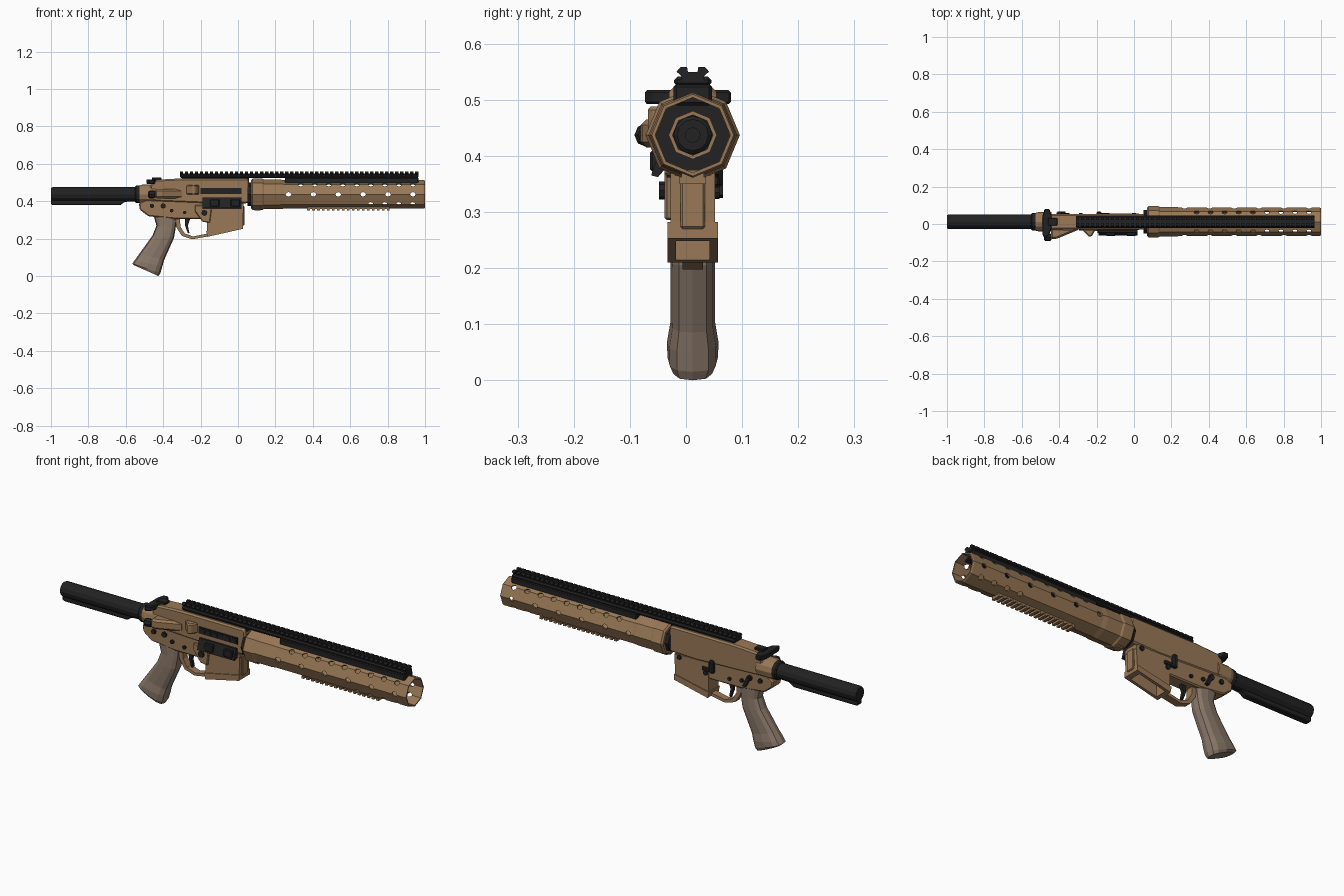
import bpy, bmesh, math
from mathutils import Vector

old = bpy.data.objects.get("Cube")
if old:
    bpy.data.objects.remove(old)

CY, CZ = 0.012, 0.437      # bore axis


def material(name, rgb):
    m = bpy.data.materials.new(name)
    m.use_nodes = True
    m.diffuse_color = (*rgb, 1)
    m.node_tree.nodes["Principled BSDF"].inputs["Base Color"].default_value = (*rgb, 1)
    return m


TAN = material("desert tan", (0.32, 0.19, 0.095))
BLACK = material("matte black", (0.016, 0.016, 0.017))
GRIP = material("taupe polymer", (0.25, 0.185, 0.14))


def finish(bm, name, mat, bevel=0):
    bmesh.ops.recalc_face_normals(bm, faces=bm.faces)
    me = bpy.data.meshes.new(name)
    bm.to_mesh(me)
    bm.free()
    me.materials.append(mat)
    ob = bpy.data.objects.new(name, me)
    bpy.context.collection.objects.link(ob)
    if bevel:
        b = ob.modifiers.new("bevel", 'BEVEL')
        b.width, b.segments, b.limit_method = bevel, 1, 'ANGLE'
    return ob


def loft(bm, rings, closed=False):
    """Skin a list of equal rings; cap the ends unless the rings close on themselves."""
    vs = [[bm.verts.new(p) for p in r] for r in rings]
    n = len(vs[0])
    pairs = list(zip(vs, vs[1:])) + ([(vs[-1], vs[0])] if closed else [])
    for a, b in pairs:
        for i in range(n):
            j = (i + 1) % n
            bm.faces.new((a[i], a[j], b[j], b[i]))
    if not closed:
        bm.faces.new(vs[0])
        bm.faces.new(vs[-1])


def prism(name, pts, lo, hi, mat, axis='y', bevel=0):
    """Extrude an outline: xz along y, xy along z, or yz along x."""
    place = {'y': lambda p, t: (p[0], t, p[1]),
             'z': lambda p, t: (p[0], p[1], t),
             'x': lambda p, t: (t, p[0], p[1])}[axis]
    bm = bmesh.new()
    loft(bm, [[place(p, t) for p in pts] for t in (lo, hi)])
    return finish(bm, name, mat, bevel)


def box(name, x, y, z, mat, bevel=0):
    pts = [(x[0], z[0]), (x[1], z[0]), (x[1], z[1]), (x[0], z[1])]
    return prism(name, pts, y[0], y[1], mat, bevel=bevel)


def turned(name, profile, mat, sides=8, y=CY, z=CZ, closed=False):
    """Sweep an (x, radius) profile around an axis parallel to x."""
    bm = bmesh.new()
    angles = [math.tau * i / sides for i in range(sides)]
    loft(bm, [[(x, y + r * math.cos(a), z + r * math.sin(a)) for a in angles]
              for x, r in profile], closed)
    return finish(bm, name, mat)


def pin(name, x, z, y0, y1, r, mat=BLACK):
    pts = [(x + r * math.cos(math.tau * i / 8), z + r * math.sin(math.tau * i / 8)) for i in range(8)]
    return prism(name, pts, y0, y1, mat)


def cut(ob, cutter):
    m = ob.modifiers.new("cut", 'BOOLEAN')
    m.operation, m.solver, m.object = 'DIFFERENCE', 'EXACT', cutter
    bpy.context.view_layer.objects.active = ob
    bpy.ops.object.modifier_apply(modifier=m.name)
    bpy.data.objects.remove(cutter)


def repeat(ob, count, step):
    a = ob.modifiers.new("repeat", 'ARRAY')
    a.count, a.use_relative_offset, a.use_constant_offset = count, False, True
    a.constant_offset_displace = (step, 0, 0)


# Handguard: hollow octagonal tube with rows of vent holes
guard = turned("handguard", [(0.24, 0.076), (0.993, 0.076), (1.0, 0.073), (1.0, 0.067), (0.24, 0.067)],
               TAN, closed=True)
upper_row = [0.335 + 0.075 * i for i in range(9)]
side_row = [0.27 + 0.133 * i for i in range(6)]
bm = bmesh.new()
for deg, row in ((45, upper_row), (135, upper_row), (0, side_row), (180, side_row),
                 (-45, upper_row[5:]), (-135, upper_row[5:])):
    out = Vector((0, math.cos(math.radians(deg)), math.sin(math.radians(deg))))
    side = out.cross(Vector((1, 0, 0)))
    for x in row:
        loft(bm, [[Vector((x + 0.015 * math.cos(t), CY, CZ)) + out * d + side * 0.012 * math.sin(t)
                   for t in [math.tau * k / 8 for k in range(8)]] for d in (0.05, 0.1)])
cut(guard, finish(bm, "vent_cutter", TAN))

# Handguard collars and the barrel parts inside
turned("clamp_collar", [(0.07, 0.076), (0.078, 0.084), (0.13, 0.084), (0.14, 0.078)], TAN)
turned("handguard_sleeve", [(0.13, 0.079), (0.225, 0.079), (0.255, 0.075), (0.255, 0.066), (0.13, 0.066)],
       TAN, closed=True)
turned("barrel_nut", [(0.05, 0.062), (0.15, 0.068)], BLACK)
turned("nut_ring", [(0.14, 0.043), (0.165, 0.043), (0.165, 0.036), (0.14, 0.036)], TAN, closed=True)
turned("barrel_stub", [(0.14, 0.034), (0.158, 0.034), (0.163, 0.028), (0.163, 0.013), (0.14, 0.013)],
       BLACK, sides=12, closed=True)
box("collar_screw_block", (0.085, 0.125), (CY - 0.02, CY + 0.02), (0.352, 0.37), TAN, 0.004)

# Toothed rails
box("top_rail_base", (-0.31, 0.965), (CY - 0.033, CY + 0.033), (0.524, 0.541), BLACK, 0.006)
box("top_rail_neck", (-0.31, 0.965), (CY - 0.02, CY + 0.02), (0.535, 0.549), BLACK)
box("receiver_rail_foot", (-0.30, 0.06), (CY - 0.026, CY + 0.026), (0.505, 0.528), BLACK)
box("guard_rail_foot", (0.25, 0.965), (CY - 0.034, CY + 0.034), (0.49, 0.528), BLACK, 0.005)
for s in (-1, 1):
    ear = [(CY + s * a, b) for a, b in ((0.008, 0.546), (0.02, 0.542), (0.029, 0.55), (0.022, 0.558), (0.01, 0.558))]
    repeat(prism("top_rail_teeth", ear, -0.31, -0.293, BLACK, axis='x'), 48, 0.02675)
box("lower_rail_base", (0.37, 0.81), (CY - 0.02, CY + 0.02), (0.36, 0.375), TAN)
repeat(box("lower_rail_teeth", (0.37, 0.384), (CY - 0.024, CY + 0.024), (0.35, 0.362), TAN), 17, 0.0266)

# Upper receiver
prism("upper_receiver", [(-0.47, 0.40), (-0.47, 0.485), (-0.44, 0.515), (-0.31, 0.522), (0.05, 0.522),
                         (0.06, 0.51), (0.06, 0.39), (-0.1, 0.385)],
      CY - 0.042, CY + 0.042, TAN, bevel=0.014)
box("bolt_carrier", (-0.2, 0.02), (CY - 0.047, CY - 0.038), (0.438, 0.472), BLACK)
repeat(box("port_rib", (-0.19, -0.165), (CY - 0.05, CY - 0.04), (0.444, 0.466), BLACK), 6, 0.036)
prism("dust_cover", [(-0.035, 0.42), (-0.045, 0.42), (-0.062, 0.365), (-0.05, 0.362), (-0.03, 0.385)],
      -0.19, 0.02, BLACK, axis='x')
for x in (-0.15, -0.04):
    box("dust_cover_latch", (x, x + 0.05), (-0.064, -0.04), (0.372, 0.41), BLACK, 0.004)
prism("case_deflector", [(-0.28, -0.028), (-0.24, -0.07), (-0.225, -0.065), (-0.205, -0.028)],
      0.435, 0.488, TAN, axis='z', bevel=0.006)
prism("forward_assist_housing", [(-0.445, -0.02), (-0.445, -0.082), (-0.41, -0.078), (-0.29, -0.028)],
      0.415, 0.465, TAN, axis='z', bevel=0.01)
turned("forward_assist_button", [(-0.48, 0.014), (-0.472, 0.021), (-0.45, 0.021), (-0.44, 0.014)],
       BLACK, y=-0.071, z=0.437)

# Charging handle with swept wings
prism("charging_handle", [(-0.49, -0.056), (-0.48, -0.075), (-0.455, -0.06), (-0.44, -0.02), (-0.44, 0.045),
                          (-0.452, 0.08), (-0.478, 0.08), (-0.49, 0.04)], 0.492, 0.517, BLACK, axis='z', bevel=0.004)
box("charging_handle_bar", (-0.46, -0.41), (CY - 0.02, CY + 0.02), (0.51, 0.528), BLACK, 0.003)

# Lower receiver, magazine well and flared mouth
prism("lower_receiver", [(-0.53, 0.39), (-0.525, 0.355), (-0.48, 0.32), (-0.34, 0.305), (-0.17, 0.305),
                         (-0.1, 0.33), (0.03, 0.36), (0.03, 0.395), (-0.08, 0.405), (-0.47, 0.42)],
      CY - 0.037, CY + 0.037, TAN, bevel=0.006)
well = prism("magazine_well", [(-0.165, 0.39), (-0.165, 0.225), (0.025, 0.268), (0.03, 0.385)],
             CY - 0.04, CY + 0.04, TAN)
mouth = prism("magazine_well_mouth", [(-0.17, 0.24), (-0.163, 0.21), (0.028, 0.253), (0.028, 0.282)],
              CY - 0.045, CY + 0.045, TAN)
for part in (well, mouth):
    cut(part, box("well_cutter", (-0.145, 0.005), (CY - 0.03, CY + 0.03), (0.1, 0.35), TAN))
box("well_front_ridge", (0.02, 0.034), (CY - 0.022, CY + 0.022), (0.27, 0.375), TAN, 0.004)
prism("release_fence", [(-0.23, 0.38), (-0.23, 0.345), (-0.19, 0.29), (-0.15, 0.285), (-0.14, 0.365), (0.02, 0.365), (0.02, 0.38)],
      -0.038, -0.024, TAN, bevel=0.004)
prism("trigger_guard", [(-0.335, 0.31), (-0.33, 0.26), (-0.3, 0.215), (-0.245, 0.197), (-0.16, 0.212),
                        (-0.16, 0.228), (-0.24, 0.212), (-0.285, 0.228), (-0.308, 0.265), (-0.31, 0.31)],
      CY - 0.018, CY + 0.018, TAN)
prism("trigger", [(-0.285, 0.31), (-0.283, 0.27), (-0.268, 0.228), (-0.26, 0.232), (-0.268, 0.27), (-0.255, 0.31)],
      CY - 0.008, CY + 0.008, BLACK)

# Controls and pins
for x, z, r in ((-0.355, 0.35, 0.01), (-0.285, 0.34, 0.009), (-0.46, 0.375, 0.012), (0.0, 0.375, 0.012)):
    pin("cross_pin", x, z, CY - 0.047, CY + 0.047, r)
pin("magazine_release", -0.18, 0.338, -0.048, 0.0, 0.016)
pin("magazine_catch", -0.15, 0.335, 0.03, 0.06, 0.012)
box("bolt_catch", (-0.2, -0.175), (0.04, 0.066), (0.345, 0.41), BLACK, 0.005)
box("bolt_catch_foot", (-0.2, -0.13), (0.04, 0.06), (0.345, 0.365), BLACK, 0.004)
pin("selector_hub", -0.4, 0.375, CY - 0.046, CY + 0.05, 0.014)
prism("selector_lever", [(-0.41, 0.38), (-0.39, 0.38), (-0.365, 0.33), (-0.38, 0.325)], 0.05, 0.066, BLACK)

# Pistol grip: lofted from rear point, front point and half width
stations = [((-0.45, 0.32), (-0.325, 0.32), 0.036), ((-0.436, 0.27), (-0.333, 0.26), 0.037),
            ((-0.457, 0.217), (-0.342, 0.205), 0.04), ((-0.527, 0.12), (-0.395, 0.085), 0.04),
            ((-0.552, 0.085), (-0.405, 0.05), 0.046), ((-0.565, 0.067), (-0.415, 0.015), 0.045),
            ((-0.555, 0.058), (-0.425, 0.0), 0.038)]
bm = bmesh.new()
rings = []
for rear, front, w in stations:
    ring = []
    for k in range(12):
        c, s = math.cos(math.tau * k / 12), math.sin(math.tau * k / 12)
        c, s = (math.copysign(abs(v) ** 0.7, v) for v in (c, s))
        mid = [(a + b) / 2 + c * (b - a) / 2 for a, b in zip(rear, front)]
        ring.append((mid[0], CY + w * s, mid[1]))
    rings.append(ring)
loft(bm, rings)
finish(bm, "pistol_grip", GRIP)

# Buffer tube, its ring and castle nut
turned("receiver_ring", [(-0.53, 0.046), (-0.51, 0.052), (-0.44, 0.052)], TAN, sides=12)
turned("castle_nut", [(-0.55, 0.041), (-0.545, 0.047), (-0.515, 0.047), (-0.51, 0.042)], BLACK, sides=12)
turned("buffer_tube", [(-1.0, 0.034), (-0.993, 0.038), (-0.5, 0.038)], BLACK, sides=12)
prism("tube_keel", [(-1.0, 0.42), (-1.0, 0.385), (-0.99, 0.379), (-0.63, 0.379), (-0.605, 0.397), (-0.55, 0.399), (-0.55, 0.42)],
      CY - 0.016, CY + 0.016, BLACK, bevel=0.004)
